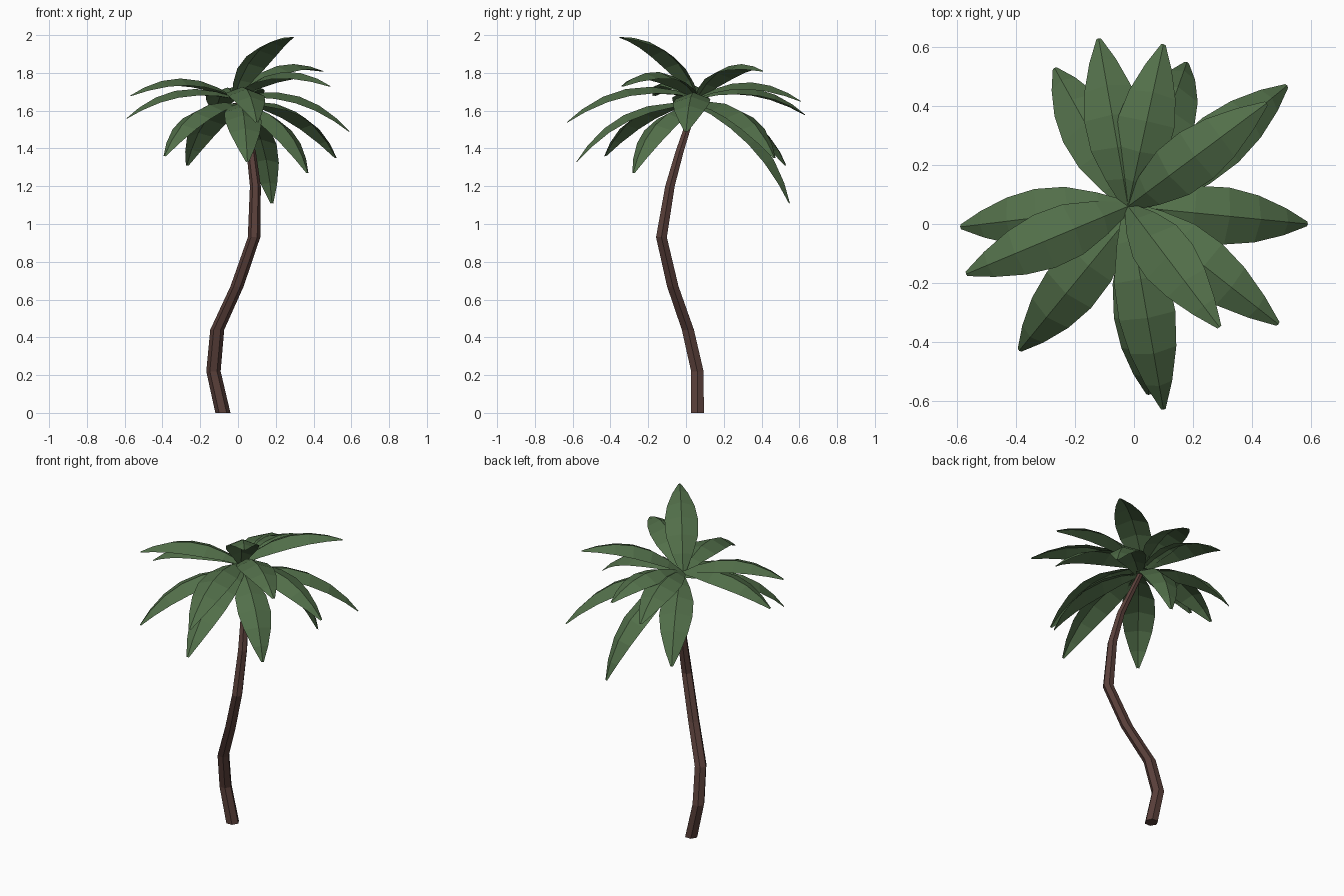
import bpy, bmesh, math
from mathutils import Vector

if "Cube" in bpy.data.objects:
    bpy.data.objects.remove(bpy.data.objects["Cube"])


def material(name, color):
    m = bpy.data.materials.new(name)
    m.diffuse_color = color
    m.use_nodes = True
    m.node_tree.nodes["Principled BSDF"].inputs["Base Color"].default_value = m.diffuse_color
    return m


BARK = material("bark", (0.10, 0.05, 0.042, 1))
LEAF = material("leaf", (0.085, 0.16, 0.068, 1))


def finish(bm, name, mat):
    bmesh.ops.recalc_face_normals(bm, faces=bm.faces)
    mesh = bpy.data.meshes.new(name)
    bm.to_mesh(mesh)
    bm.free()
    mesh.materials.append(mat)
    obj = bpy.data.objects.new(name, mesh)
    bpy.context.collection.objects.link(obj)
    return obj


# Trunk: six-sided tapering tube through (x, y, z, radius)
PATH = [(-0.08, 0.06, 0, 0.040), (-0.13, 0.06, 0.22, 0.038),
        (-0.11, 0.01, 0.44, 0.037), (-0.005, -0.07, 0.67, 0.035),
        (0.085, -0.13, 0.93, 0.033), (0.092, -0.085, 1.20, 0.029),
        (0.07, -0.035, 1.38, 0.025), (-0.01, 0.05, 1.64, 0.018)]
bm = bmesh.new()
rings = []
for x, y, z, r in PATH:
    rings.append([bm.verts.new((x + r * math.cos(k * math.pi / 3),
                                y + r * math.sin(k * math.pi / 3), z))
                  for k in range(6)])
for a, b in zip(rings, rings[1:]):
    for k in range(6):
        j = (k + 1) % 6
        bm.faces.new((a[k], a[j], b[j], b[k]))
bm.faces.new(rings[0][::-1])
bm.faces.new(rings[-1])
finish(bm, "trunk", BARK)

# Frond outline: (position along the arc, half width)
OUTLINE = [(0, 0.02), (0.15, 0.06), (0.33, 0.092), (0.52, 0.097),
           (0.70, 0.08), (0.87, 0.046), (1, 0.008)]


def frond(name, tip):
    """Arched leaf folded along its midrib, from the crown to the tip."""
    tip = Vector(tip)
    low = tip.z < 1.45
    base = Vector((0.0, 0.045, 1.635)) if low else Vector((-0.02, 0.06, 1.67))
    chord = tip - base
    side = Vector((-chord.y, chord.x, 0)).normalized()
    lift = chord.cross(side).normalized()
    ctrl = (base + tip) / 2 + lift * 0.32 * chord.length
    bm = bmesh.new()
    rows = []
    for t, w in OUTLINE:
        p = base * (1 - t) ** 2 + ctrl * 2 * t * (1 - t) + tip * t * t
        tangent = (ctrl - base) * (1 - t) + (tip - ctrl) * t
        up = tangent.cross(side).normalized()
        rows.append([bm.verts.new(p + side * w * s - up * 0.38 * w * abs(s))
                     for s in (-1, 0, 1)])
    for a, b in zip(rows, rows[1:]):
        for k in range(2):
            bm.faces.new((a[k], a[k + 1], b[k + 1], b[k]))
    finish(bm, name, LEAF)


# Frond tips, from the upright ones down to the drooping ones
TIPS = [(0.29, -0.35, 1.99), (0.45, 0.41, 1.81), (0.49, -0.34, 1.73),
        (-0.57, -0.17, 1.68), (0.10, 0.61, 1.65), (-0.12, 0.63, 1.58),
        (-0.59, -0.01, 1.56), (0.10, -0.63, 1.54), (0.59, 0.0, 1.49),
        (-0.39, -0.43, 1.36), (0.52, 0.47, 1.35), (0.05, -0.58, 1.33),
        (-0.27, 0.53, 1.31), (0.37, -0.28, 1.27), (0.18, 0.55, 1.11)]
for i, tip in enumerate(TIPS):
    frond(f"frond_{i + 1:02d}", tip)
